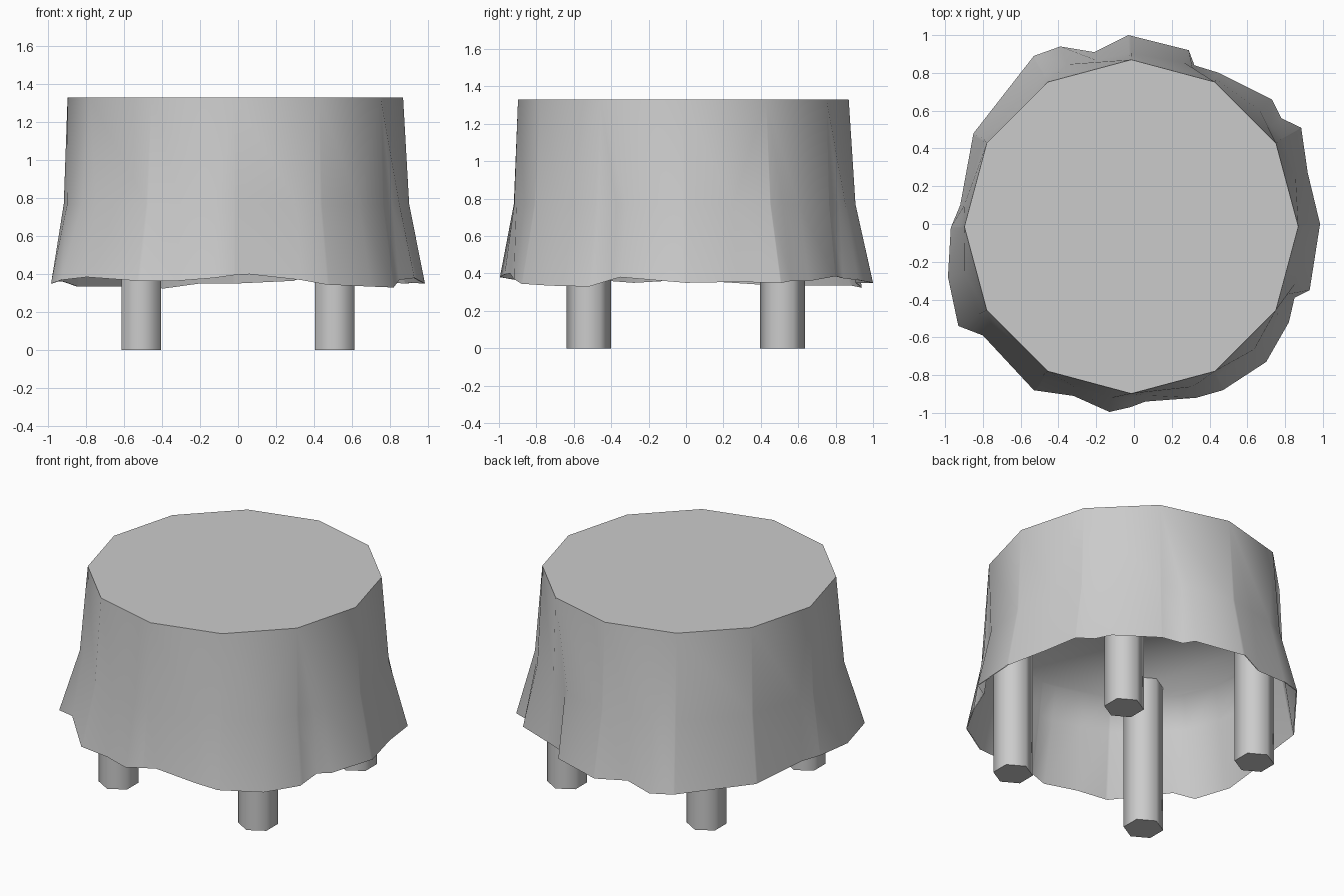
import bpy, bmesh
from math import sin, cos, pi, atan2, radians

if "Cube" in bpy.data.objects:
    bpy.data.objects.remove(bpy.data.objects["Cube"])

# Wavy hem of the cloth: x, y, z (counter-clockwise from +x)
HEM = [(.985, 0, .35), (.92, .27, .355), (.885, .51, .35), (.78, .56, .36), (.73, .66, .36),
       (.45, .80, .385), (.32, .84, .375), (.29, .92, .365), (-.03, 1.0, .35),
       (-.21, .91, .35), (-.39, .94, .325), (-.53, .89, .335), (-.85, .48, .335),
       (-.92, .10, .36), (-.97, -.02, .365), (-.985, -.28, .35), (-.93, -.54, .37),
       (-.80, -.59, .385), (-.53, -.88, .365), (-.32, -.91, .365), (-.13, -.995, .38),
       (-.02, -.97, .395), (.06, -.94, .40), (.33, -.92, .37), (.47, -.88, .345),
       (.70, -.73, .335), (.82, -.52, .33), (.85, -.39, .37), (.93, -.35, .38)]
C, R, TOP_Z, MID_Z, CEILING_Z = -.014, .884, 1.33, .77, .985
TOP = [(C + R * cos(i * pi / 6), C + R * sin(i * pi / 6), TOP_Z) for i in range(12)]


def angle(p):
    return atan2(p[1], p[0]) % (2 * pi)


def on_outline(poly, a):
    """Point where the ray at angle a crosses a closed outline."""
    c, s = cos(a), sin(a)
    for p, q in zip(poly, poly[1:] + poly[:1]):
        dp, dq = p[1] * c - p[0] * s, q[1] * c - q[0] * s
        if dp <= 1e-9 and dq > 1e-9:
            t = -dp / (dq - dp)
            r = [p[k] + (q[k] - p[k]) * t for k in range(3)]
            if r[0] * c + r[1] * s > 0:
                return r


def new_object(name, bm, smooth_angle):
    me = bpy.data.meshes.new(name)
    bm.to_mesh(me)
    bm.free()
    ob = bpy.data.objects.new(name, me)
    bpy.context.collection.objects.link(ob)
    bpy.ops.object.select_all(action='DESELECT')
    ob.select_set(True)
    bpy.context.view_layer.objects.active = ob
    bpy.ops.object.shade_smooth_by_angle(angle=radians(smooth_angle))
    return ob


def bridge(bm, up, low):
    """Join two closed rings; repeated vertices make triangles."""
    n = len(up)
    for i in range(n):
        j = (i + 1) % n
        corners = list(dict.fromkeys((up[i], low[i], low[j], up[j])))
        bm.faces.new(corners)


# Columns of the drape: every hem point and every top corner
angles = []
for a in sorted(angle(p) for p in HEM + TOP):
    if not angles or a - angles[-1] > .004:
        angles.append(a)
hems = [on_outline(HEM, a) for a in angles]
circle = [(C + R * cos(i * pi / 48), C + R * sin(i * pi / 48), TOP_Z) for i in range(96)]
rounds = [on_outline(circle, a) for a in angles]
mids = [(r[0] * .72 + h[0] * .28, r[1] * .72 + h[1] * .28, MID_Z) for r, h in zip(rounds, hems)]

# Tablecloth: flat twelve-sided top, drape flaring to the hem
bm = bmesh.new()
corners = [bm.verts.new(p) for p in TOP]
upper = [min(corners, key=lambda v: (v.co.x - r[0]) ** 2 + (v.co.y - r[1]) ** 2) for r in rounds]
middle = [bm.verts.new(p) for p in mids]
hem = [bm.verts.new(p) for p in hems]
bridge(bm, upper, middle)
bridge(bm, middle, hem)
bm.faces.new(corners)
new_object("tablecloth", bm, 62)

# Lining: inside of the drape, closed by the underside of the table
bm = bmesh.new()
hem = [bm.verts.new((x * .995, y * .995, z)) for x, y, z in hems]
middle = [bm.verts.new((x * .98, y * .98, z)) for x, y, z in mids]
ceiling = [bm.verts.new((r[0] * .97, r[1] * .97, CEILING_Z)) for r in rounds]
bridge(bm, middle, hem)
bridge(bm, ceiling, middle)
bm.faces.new(ceiling)
bmesh.ops.reverse_faces(bm, faces=bm.faces)
new_object("tablecloth_lining", bm, 120)

# Four hexagonal legs
for side, x in (("left", -.51), ("right", .51)):
    for end, y in (("front", -.52), ("back", .515)):
        bm = bmesh.new()
        rings = [[bm.verts.new((x + .12 * cos(pi / 6 + k * pi / 3),
                                y + .12 * sin(pi / 6 + k * pi / 3), z)) for k in range(6)]
                 for z in (CEILING_Z, 0)]
        bridge(bm, *rings)
        bm.faces.new(rings[0])
        bm.faces.new(rings[1][::-1])
        new_object(f"{end}_{side}_leg", bm, 62)
